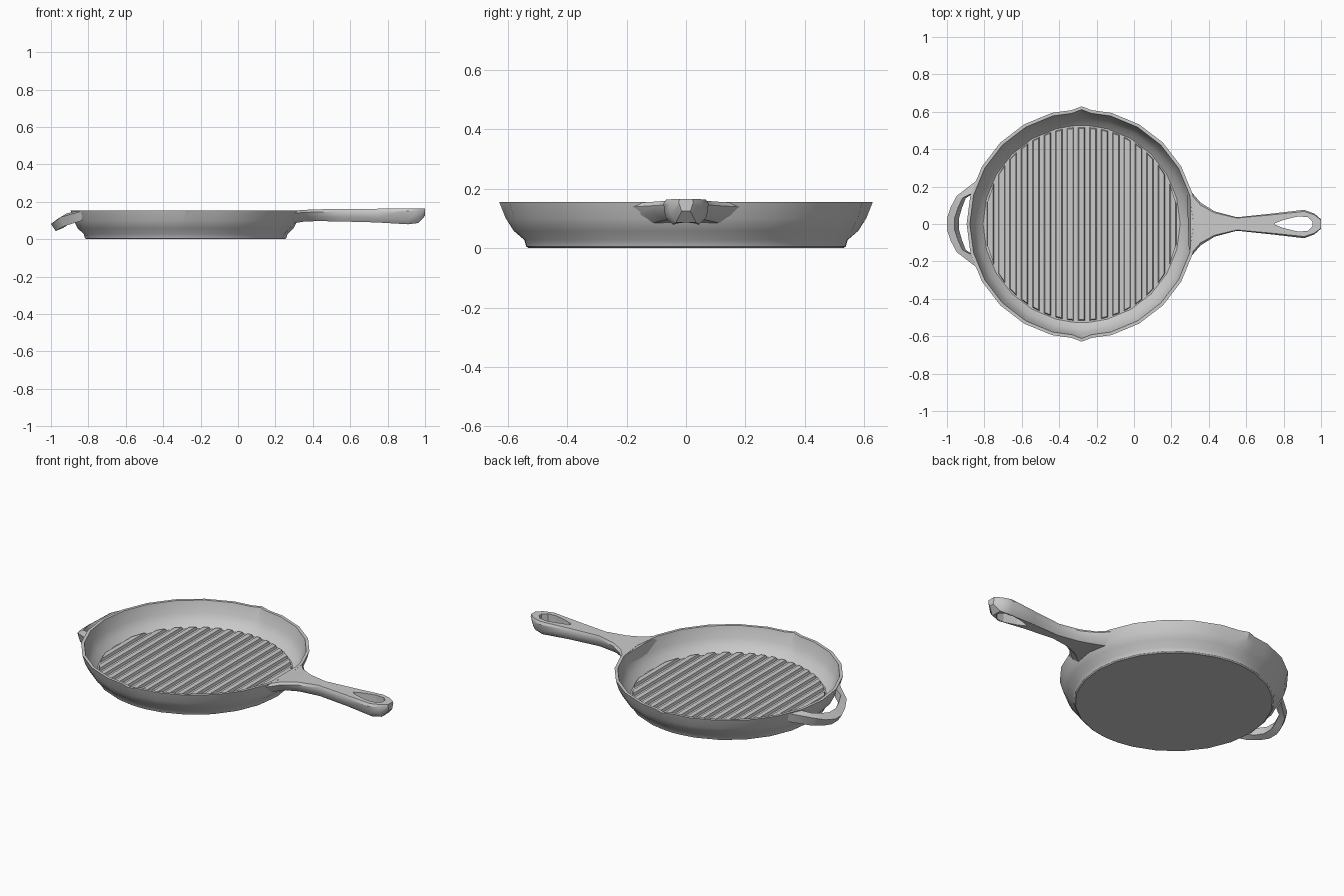
import bpy, bmesh, math

if "Cube" in bpy.data.objects:
    bpy.data.objects.remove(bpy.data.objects["Cube"])

CX = -0.28  # pan centre


def make(name, verts, faces, smooth=True):
    me = bpy.data.meshes.new(name)
    bm = bmesh.new()
    vs = [bm.verts.new(v) for v in verts]
    for f in faces:
        bm.faces.new([vs[i] for i in f])
    bmesh.ops.recalc_face_normals(bm, faces=bm.faces)
    bm.to_mesh(me)
    bm.free()
    ob = bpy.data.objects.new(name, me)
    bpy.context.collection.objects.link(ob)
    if smooth:
        me.shade_smooth()
        me.set_sharp_from_angle(angle=math.radians(32))
    return ob


def loft(name, rings, smooth=True):
    n = len(rings[0])
    verts = [v for r in rings for v in r]
    faces = [(i * n + j, i * n + (j + 1) % n, (i + 1) * n + (j + 1) % n, (i + 1) * n + j)
             for i in range(len(rings) - 1) for j in range(n)]
    faces += [list(range(n)), list(range(len(verts) - n, len(verts)))]
    return make(name, verts, faces, smooth)


# Pan body: 24-sided dish with two small pouring spouts
angles = sorted([15 * k for k in range(24)] + [85, 95, 265, 275])
profile = [(0.53, 0), (0.538, 0.006), (0.545, 0.028), (0.577, 0.058), (0.599, 0.10),
           (0.615, 0.155), (0.598, 0.155), (0.582, 0.09), (0.56, 0.05), (0.527, 0.02)]


def pan_point(r, z, a):
    k = max(0, (z - 0.03) / 0.125)
    if a in (90, 270):
        r += 0.014 * k
    elif a in (85, 95, 265, 275):
        r -= 0.004 * k
    t = math.radians(a)
    return (CX + r * math.cos(t), r * math.sin(t), z)


loft("pan_body", [[pan_point(r, z, a) for a in angles] for r, z in profile])

# Grill ribs: trapezoid bars trimmed to the round floor
def half_len(x):
    return math.sqrt(0.518 ** 2 - x * x)


verts, faces = [], []
for k in range(-8, 9):
    b = len(verts)
    for w, z, trim in ((0.019, 0.018, 0), (0.014, 0.035, 0.006)):
        for sx, sy in ((-1, -1), (1, -1), (1, 1), (-1, 1)):
            x = k * 0.061 + sx * w
            verts.append((CX + x, sy * (half_len(x) - trim), z))
    faces.append([b + 4, b + 5, b + 6, b + 7])
    faces += [[b + j, b + (j + 1) % 4, b + 4 + (j + 1) % 4, b + 4 + j] for j in range(4)]
    faces.append([b + 3, b + 2, b + 1, b])
make("grill_ribs", verts, faces, False)


# Long handle: lofted section (x, half width, top, bottom), root follows the wall
def section(x, w, top, bot):
    half = [(0.88 * w, top), (w, top - 0.014), (0.92 * w, bot + 0.025), (0.6 * w, bot)]
    pts = half + [(-y, z) for y, z in reversed(half)]
    if x is None:
        return [(CX + math.sqrt((0.604 if z > 0.12 else 0.588) ** 2 - y * y), y, z)
                for y, z in pts]
    return [(x, y, z) for y, z in pts]


stations = [(None, 0.185, 0.153, 0.085), (0.355, 0.115, 0.157, 0.095), (0.43, 0.068, 0.16, 0.097),
            (0.55, 0.036, 0.162, 0.095), (0.74, 0.056, 0.163, 0.090), (0.91, 0.076, 0.164, 0.080),
            (0.965, 0.055, 0.165, 0.087), (1.0, 0.025, 0.165, 0.125)]
handle = loft("long_handle", [section(*s) for s in stations])

# Teardrop hanging hole
hole = [(0.755, 0.004), (0.80, 0.022), (0.88, 0.041), (0.93, 0.036), (0.955, 0.012)]
outline = hole + [(x, -y) for x, y in reversed(hole)]
cutter = loft("hanging_hole_cutter", [[(x, y, z) for x, y in outline] for z in (0.0, 0.3)], False)
cutter.hide_render = True
cutter.display_type = 'WIRE'
mod = handle.modifiers.new("hanging_hole", 'BOOLEAN')
mod.operation = 'DIFFERENCE'
mod.solver = 'EXACT'
mod.object = cutter
cutter.hide_set(True)

# Helper handle: drooping loop, one half described then mirrored
half = [
    [(-0.838, 0.235, 0.15), (-0.866, 0.165, 0.15), (-0.86, 0.165, 0.10), (-0.832, 0.235, 0.10)],
    [(-0.948, 0.15, 0.118), (-0.918, 0.138, 0.138), (-0.90, 0.138, 0.09), (-0.93, 0.15, 0.07)],
    [(-0.98, 0.09, 0.095), (-0.942, 0.085, 0.122), (-0.92, 0.085, 0.07), (-0.958, 0.09, 0.054)],
    [(-1.0, 0.03, 0.082), (-0.96, 0.03, 0.112), (-0.936, 0.03, 0.06), (-0.975, 0.03, 0.044)],
]
loft("helper_handle", half + [[(x, -y, z) for x, y, z in r] for r in reversed(half)])
